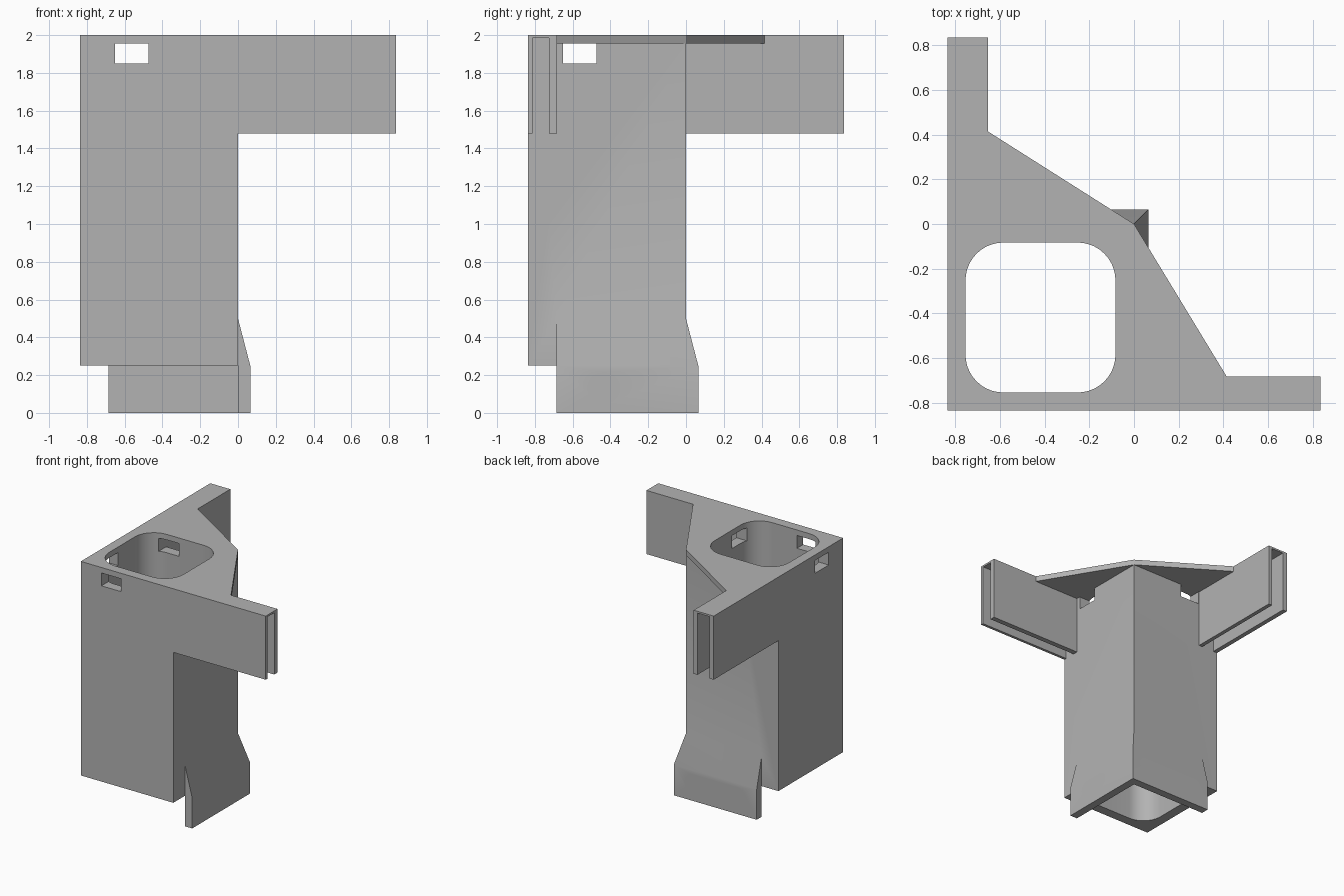
import bpy, bmesh, math
from mathutils import Vector, Matrix

if "Cube" in bpy.data.objects:
    bpy.data.objects.remove(bpy.data.objects["Cube"], do_unlink=True)

HALF = 0.836          # outer faces of the column and arm tips
TOP = 2.0
GUSSET_Z = 1.955      # underside of the top plates
ARM_Z = 1.48          # underside of the arms
COLUMN_Z = 0.25       # underside of the column
FLANGE = 0.065        # flange thickness

grey = bpy.data.materials.new("matte_grey")
grey.use_nodes = True
colour = (0.45, 0.45, 0.45, 1)
grey.diffuse_color = colour
grey.node_tree.nodes["Principled BSDF"].inputs["Base Color"].default_value = colour


def finish(name, bm):
    bmesh.ops.recalc_face_normals(bm, faces=bm.faces)
    mesh = bpy.data.meshes.new(name)
    bm.to_mesh(mesh)
    bm.free()
    mesh.materials.append(grey)
    ob = bpy.data.objects.new(name, mesh)
    bpy.context.collection.objects.link(ob)
    return ob


def loft(name, low, z0, high, z1, swap=False):
    """Solid between two matching outlines; swap trades x and y."""
    bm = bmesh.new()
    rings = []
    for outline, z in ((low, z0), (high, z1)):
        rings.append([bm.verts.new((y, x, z) if swap else (x, y, z)) for x, y in outline])
    bm.faces.new(rings[0])
    bm.faces.new(rings[1])
    n = len(low)
    for i in range(n):
        j = (i + 1) % n
        bm.faces.new((rings[0][i], rings[0][j], rings[1][j], rings[1][i]))
    return finish(name, bm)


def rect(x0, x1, y0, y1):
    return [(x0, y0), (x1, y0), (x1, y1), (x0, y1)]


def prism(name, outline, z0, z1, swap=False):
    return loft(name, outline, z0, outline, z1, swap)


def rounded_square(centre, half, radius, steps=10):
    points = []
    for corner, (sx, sy) in enumerate([(1, 1), (-1, 1), (-1, -1), (1, -1)]):
        for i in range(steps + 1):
            a = math.pi / 2 * (corner + i / steps)
            points.append((centre + sx * (half - radius) + radius * math.cos(a),
                           centre + sy * (half - radius) + radius * math.sin(a)))
    return points


def drill(origin, direction, cone_start, face):
    """Screw hole widening to a countersink at the given face height."""
    r, wide = 0.036, 0.085
    profile = [(0, -0.1), (r, -0.1), (r, cone_start), (wide, face), (wide, face + 0.02), (0, face + 0.02)]
    bm = bmesh.new()
    verts = [bm.verts.new((x, 0, z)) for x, z in profile]
    edges = [bm.edges.new(pair) for pair in zip(verts, verts[1:])]
    bmesh.ops.spin(bm, geom=verts + edges, cent=(0, 0, 0), axis=(0, 0, 1),
                   angle=2 * math.pi, steps=32)
    bmesh.ops.remove_doubles(bm, verts=bm.verts, dist=1e-5)
    turn = Vector(direction).to_track_quat('Z', 'Y').to_matrix().to_4x4()
    bm.transform(Matrix.Translation(origin) @ turn)
    return finish("screw_hole_cutter", bm)


def combine(body, other, operation):
    other.hide_render = True
    mod = body.modifiers.new(operation, 'BOOLEAN')
    mod.operation = operation
    mod.solver = 'EXACT'
    mod.object = other
    bpy.context.view_layer.objects.active = body
    bpy.ops.object.modifier_apply(modifier=mod.name)
    bpy.data.objects.remove(other, do_unlink=True)


# Square column
body = prism("corner_bracket", rect(-HALF, 0, -HALF, 0), COLUMN_Z, TOP)

parts, cutters = [], []

# Arms with a slot open below and at the tip, and triangular top plates
# swap, inner face, slot sides
for swap, inner, slot0, slot1 in ((False, -0.683, -0.813, -0.725),
                                  (True, -0.655, -0.798, -0.688)):
    parts.append(prism("arm", rect(-0.04, HALF, -HALF, inner), ARM_Z, TOP, swap))
    gusset = [(0, 0), (0.415, inner), (0.415, inner - 0.015),
              (-0.04, inner - 0.015), (-0.04, 0)]
    parts.append(prism("gusset", gusset, GUSSET_Z, TOP, swap))
    cutters.append(prism("slot_cutter", rect(0, 1, slot0, slot1), 1, 1.985, swap))
    # Window through both opposite column walls
    cutters.append(prism("window_cutter", rect(-0.65, -0.475, -1, 0.01), 1.85, GUSSET_Z, swap))

# Mounting flange that tapers into the column
low, high = rect(-0.685, FLANGE, -0.685, FLANGE), rect(-0.685, 0, -0.685, 0)
parts.append(prism("flange", low, 0, COLUMN_Z))
parts.append(loft("flange_taper", low, COLUMN_Z, high, 0.5))
cutters.append(prism("flange_corner_cutter", rect(-1, 0, -1, 0), -1, COLUMN_Z))

# Rounded bore through the column
cutters.append(prism("bore_cutter", rounded_square(-0.419, 0.336, 0.17), -1, 3))

# Countersunk screw holes in flange and top plates
cutters.append(drill((0, -0.437, 0.13), (1, 0, 0), 0.015, FLANGE))
for x in (-0.5, -0.125):
    cutters.append(drill((x, 0, 0.13), (0, 1, 0), 0.015, FLANGE))
for x, y in ((0.137, -0.487), (-0.49, 0.14)):
    cutters.append(drill((x, y, TOP), (0, 0, -1), 0.01, TOP - GUSSET_Z))

for part in parts:
    combine(body, part, 'UNION')
for cutter in cutters:
    combine(body, cutter, 'DIFFERENCE')

# Smooth the bore and screw holes, keep the edges sharp
bpy.ops.object.select_all(action='DESELECT')
body.select_set(True)
bpy.context.view_layer.objects.active = body
bpy.ops.object.shade_smooth_by_angle(angle=math.radians(25))
